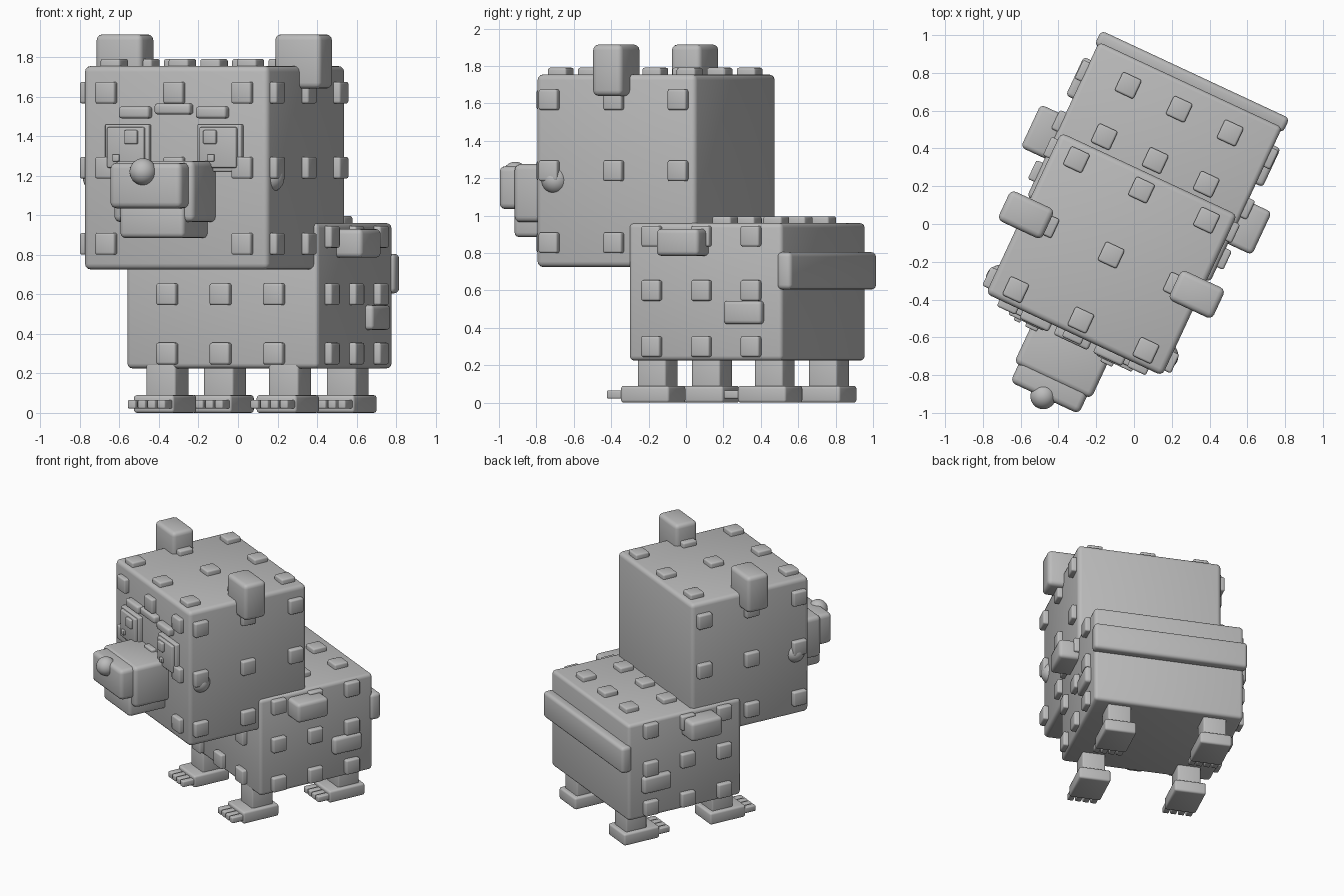
import bpy, bmesh, math
from mathutils import Matrix, Vector

cube = bpy.data.objects.get("Cube")
if cube:
    bpy.data.objects.remove(cube, do_unlink=True)

grey = bpy.data.materials.new("plain_grey")
grey.use_nodes = True
COLOUR = (0.5, 0.5, 0.5, 1)
grey.diffuse_color = COLOUR
grey.node_tree.nodes["Principled BSDF"].inputs["Base Color"].default_value = COLOUR

# The whole animal is turned a little about the vertical axis
PLACE = Matrix.Rotation(math.radians(-25), 4, 'Z') @ Matrix.Translation((-0.04, 0, 0))


def finish(name, bm):
    bm.transform(PLACE)
    mesh = bpy.data.meshes.new(name)
    bm.to_mesh(mesh)
    bm.free()
    mesh.materials.append(grey)
    obj = bpy.data.objects.new(name, mesh)
    bpy.context.collection.objects.link(obj)
    bpy.ops.object.select_all(action='DESELECT')
    obj.select_set(True)
    bpy.context.view_layer.objects.active = obj
    bpy.ops.object.shade_smooth_by_angle(angle=math.radians(35))
    return obj


def add_box(bm, x, y, z, bevel):
    """Rounded box from (low, high) ranges."""
    size = Vector([r[1] - r[0] for r in (x, y, z)])
    mid = Vector([(r[1] + r[0]) / 2 for r in (x, y, z)])
    verts = bmesh.ops.create_cube(bm, size=1)["verts"]
    for v in verts:
        v.co = mid + v.co * size
    edges = list({e for v in verts for e in v.link_edges})
    bmesh.ops.bevel(bm, geom=edges, offset=bevel, segments=3, profile=0.5, affect='EDGES')


def box(name, x, y, z, bevel=0.02):
    bm = bmesh.new()
    add_box(bm, x, y, z, bevel)
    return finish(name, bm)


def pair(name, x, y, z, bevel=0.02):
    box("left_" + name, x, y, z, bevel)
    box("right_" + name, (-x[1], -x[0]), y, z, bevel)


def ball(name, centre, radius):
    bm = bmesh.new()
    bmesh.ops.create_uvsphere(bm, u_segments=32, v_segments=16, radius=radius,
                              matrix=Matrix.Translation(centre))
    return finish(name, bm)


def studs(name, points, axis):
    """Small raised squares centred on points, facing along axis."""
    bm = bmesh.new()
    for p in points:
        half = [0.055] * 3
        half[axis] = 0.036
        add_box(bm, *[(c - h, c + h) for c, h in zip(p, half)], 0.012)
    return finish(name, bm)


# Head and body
HX, HF, HB = 0.515, -0.665, 0.275
BX, BF, BB = 0.535, -0.11, 0.795
box("head", (-HX, HX), (HF, HB), (0.725, 1.755), 0.03)
box("body", (-BX, BX), (BF, BB), (0.225, 0.96), 0.025)
box("rear_band", (-0.55, 0.55), (0.77, 0.855), (0.605, 0.805), 0.025)

# Studs on the head
cols, rows, depths = (-0.38, 0, 0.38), (0.855, 1.24, 1.62), (-0.58, -0.2, 0.18)
studs("head_top_studs", [(x, y, 1.755) for x in cols for y in depths], 2)
studs("head_front_studs", [(x, HF, z) for x in cols for z in rows
                           if x or z > 1], 1)
for side, name in ((1, "left"), (-1, "right")):
    studs(name + "_head_studs", [(side * HX, y, z) for y in depths for z in rows], 0)

# Studs on the body
cols, rows, depths = (-0.298, 0, 0.298), (0.30, 0.60, 0.89), (0.034, 0.327, 0.62)
studs("body_top_studs", [(x, y, 0.96) for x in cols for y in (0.352, 0.652)], 2)
studs("body_front_studs", [(x, BF, z) for x in cols for z in rows[:2]], 1)
for side, name in ((1, "left"), (-1, "right")):
    studs(name + "_body_studs", [(side * BX, y, z) for y in depths for z in rows], 0)

# Ears, cheeks and side pads
pair("ear", (0.37, 0.627), (-0.285, -0.11), (1.64, 1.915), 0.03)
ball("left_cheek", (HX - 0.035, -0.565, 1.19), 0.075)
ball("right_cheek", (0.035 - HX, -0.565, 1.19), 0.075)
pair("shoulder_pad", (0.50, 0.675), (0.115, 0.365), (0.785, 0.93), 0.025)
pair("hip_pad", (0.51, 0.575), (0.465, 0.69), (0.42, 0.545), 0.02)

# Muzzle
box("muzzle", (-0.225, 0.225), (-0.935, -0.6), (0.965, 1.275), 0.03)
box("snout", (-0.2, 0.2), (-1.035, -0.85), (1.035, 1.265), 0.03)
box("jaw", (-0.18, 0.18), (-0.955, -0.62), (0.885, 1.06), 0.025)
ball("nose", (-0.01, -1.03, 1.22), 0.068)

# Eyes, layered plates with two glints
pair("eye_socket", (0.135, 0.38), (-0.695, -0.64), (1.22, 1.46), 0.008)
pair("eye_ball", (0.155, 0.36), (-0.715, -0.65), (1.24, 1.445), 0.008)
pair("eye_glint", (0.185, 0.255), (-0.735, -0.66), (1.36, 1.43), 0.008)
for x, name in ((-0.305, "right"), (0.225, "left")):
    box(name + "_small_glint", (x - 0.018, x + 0.018), (-0.73, -0.66), (1.272, 1.308), 0.005)

# Brows
pair("brow", (0.13, 0.3), (-0.71, -0.64), (1.49, 1.55), 0.015)
box("centre_brow", (-0.1, 0.1), (-0.71, -0.64), (1.51, 1.565), 0.015)

# Legs, feet and toes
for end, y in (("front", -0.025), ("back", 0.665)):
    pair(end + "_leg", (0.26, 0.425), (y - 0.083, y + 0.083), (0.04, 0.26), 0.012)
    pair(end + "_foot", (0.23, 0.455), (y - 0.17, y + 0.115), (0, 0.09), 0.015)
    for side, name in ((1, "left"), (-1, "right")):
        bm = bmesh.new()
        for i in range(4):
            x = side * 0.3425 + (i - 1.5) * 0.055
            add_box(bm, (x - 0.022, x + 0.022), (y - 0.255, y - 0.14), (0.022, 0.066), 0.008)
        finish(f"{name}_{end}_toes", bm)
